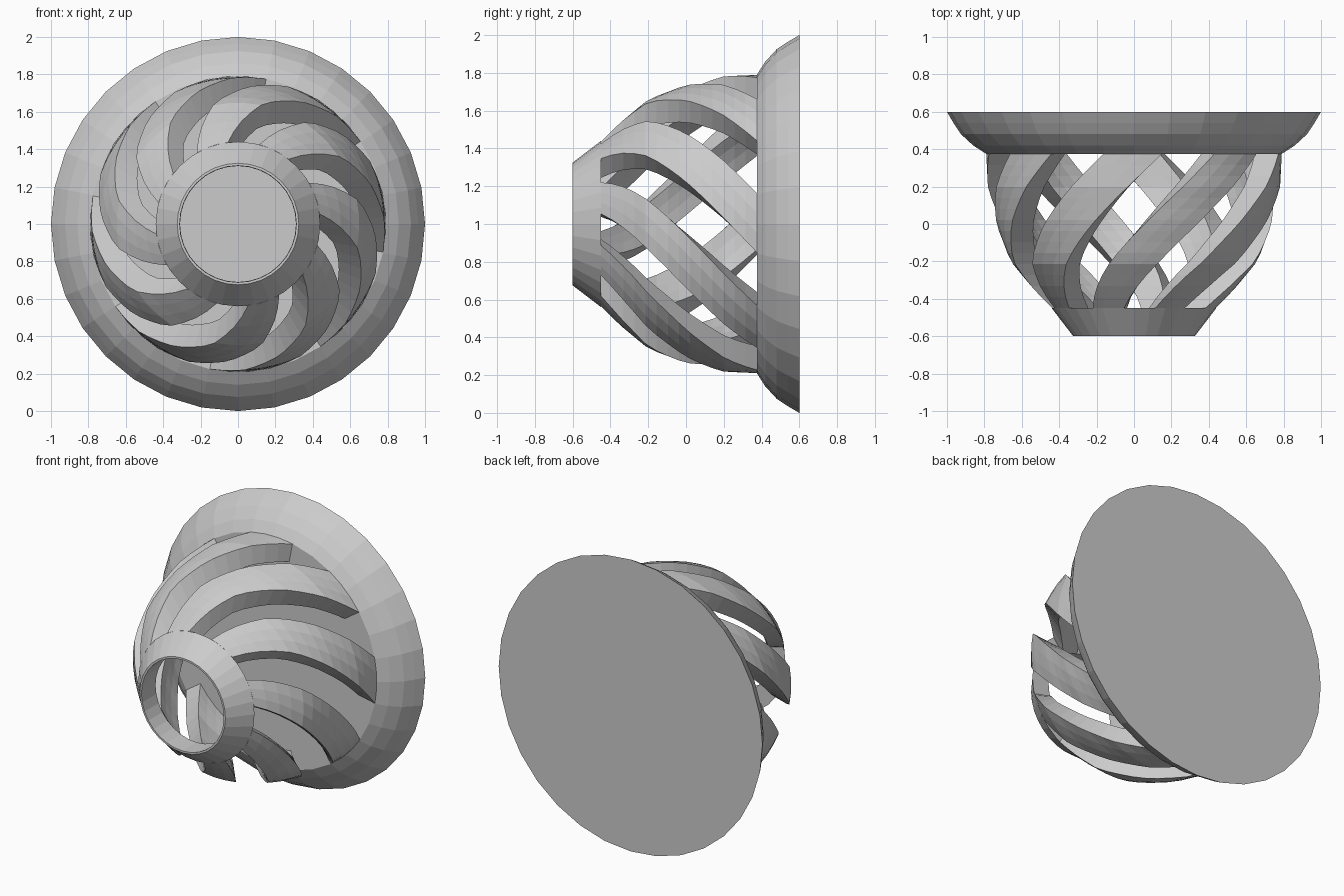
import bpy, bmesh
from math import cos, sin, radians, tau

cube = bpy.data.objects.get("Cube")
if cube:
    bpy.data.objects.remove(cube, do_unlink=True)

# One plain grey for everything
grey = bpy.data.materials.new("light_grey")
grey.use_nodes = True
COLOUR = (0.6, 0.6, 0.6, 1)
grey.diffuse_color = COLOUR
grey.node_tree.nodes["Principled BSDF"].inputs["Base Color"].default_value = COLOUR

AXIS_Z = 1.0
RIBS = 8
RIB_WIDTH = radians(23)
RIB_START = radians(97)
TWIST = radians(-63)
WALL = 0.13
FRONT, BACK = -0.45, 0.375
DOME = [(-0.45, 0.44), (-0.35, 0.535), (-0.2, 0.66), (0, 0.737), (0.2, 0.782), (0.375, 0.79)]


def polar(r, angle, y):
    return (r * cos(angle), y, AXIS_Z + r * sin(angle))


def dome_radius(y):
    for (y0, r0), (y1, r1) in zip(DOME, DOME[1:]):
        if y <= y1:
            return r0 + (r1 - r0) * (y - y0) / (y1 - y0)
    return DOME[-1][1]


def bridge(bm, a, b):
    for i in range(len(a)):
        j = (i + 1) % len(a)
        bm.faces.new((a[i], a[j], b[j], b[i]))


def finish(bm, name):
    bmesh.ops.recalc_face_normals(bm, faces=bm.faces)
    mesh = bpy.data.meshes.new(name)
    bm.to_mesh(mesh)
    bm.free()
    mesh.materials.append(grey)
    obj = bpy.data.objects.new(name, mesh)
    bpy.context.collection.objects.link(obj)
    return obj


def lathe(name, profile, sides, closed):
    """Turn (y, radius) points round the axis; cap the ends or close the loop."""
    bm = bmesh.new()
    rings = [[bm.verts.new(polar(r, tau * i / sides, y)) for i in range(sides)]
             for y, r in profile]
    for a, b in zip(rings, rings[1:]):
        bridge(bm, a, b)
    if closed:
        bridge(bm, rings[-1], rings[0])
    else:
        bm.faces.new(rings[0])
        bm.faces.new(rings[-1])
    return finish(bm, name)


# Solid flared base plate at the back
lathe("base_flange", [(BACK, 0.79), (0.42, 0.86), (0.48, 0.925), (0.54, 0.965), (0.6, 1.0)],
      32, False)

# Conical collar round the front opening
lathe("front_collar", [(-0.6, 0.325), (FRONT, 0.44), (FRONT, 0.31), (-0.6, 0.312)], 32, True)


# Twisted ribs of the cage between collar and flange
def spiral_rib(name, start, steps=14, columns=3):
    bm = bmesh.new()
    sections = []
    for s in range(steps + 1):
        t = s / steps
        y = FRONT + (BACK - FRONT) * t
        r = dome_radius(y)
        angles = [start + TWIST * t + RIB_WIDTH * c / columns for c in range(columns + 1)]
        points = [polar(r, a, y) for a in angles]
        points += [polar(r - WALL, a, y) for a in reversed(angles)]
        sections.append([bm.verts.new(p) for p in points])
    for a, b in zip(sections, sections[1:]):
        bridge(bm, a, b)
    bm.faces.new(sections[0])
    bm.faces.new(sections[-1])
    finish(bm, name)


for k in range(RIBS):
    spiral_rib(f"spiral_rib_{k + 1}", RIB_START + tau * k / RIBS)
